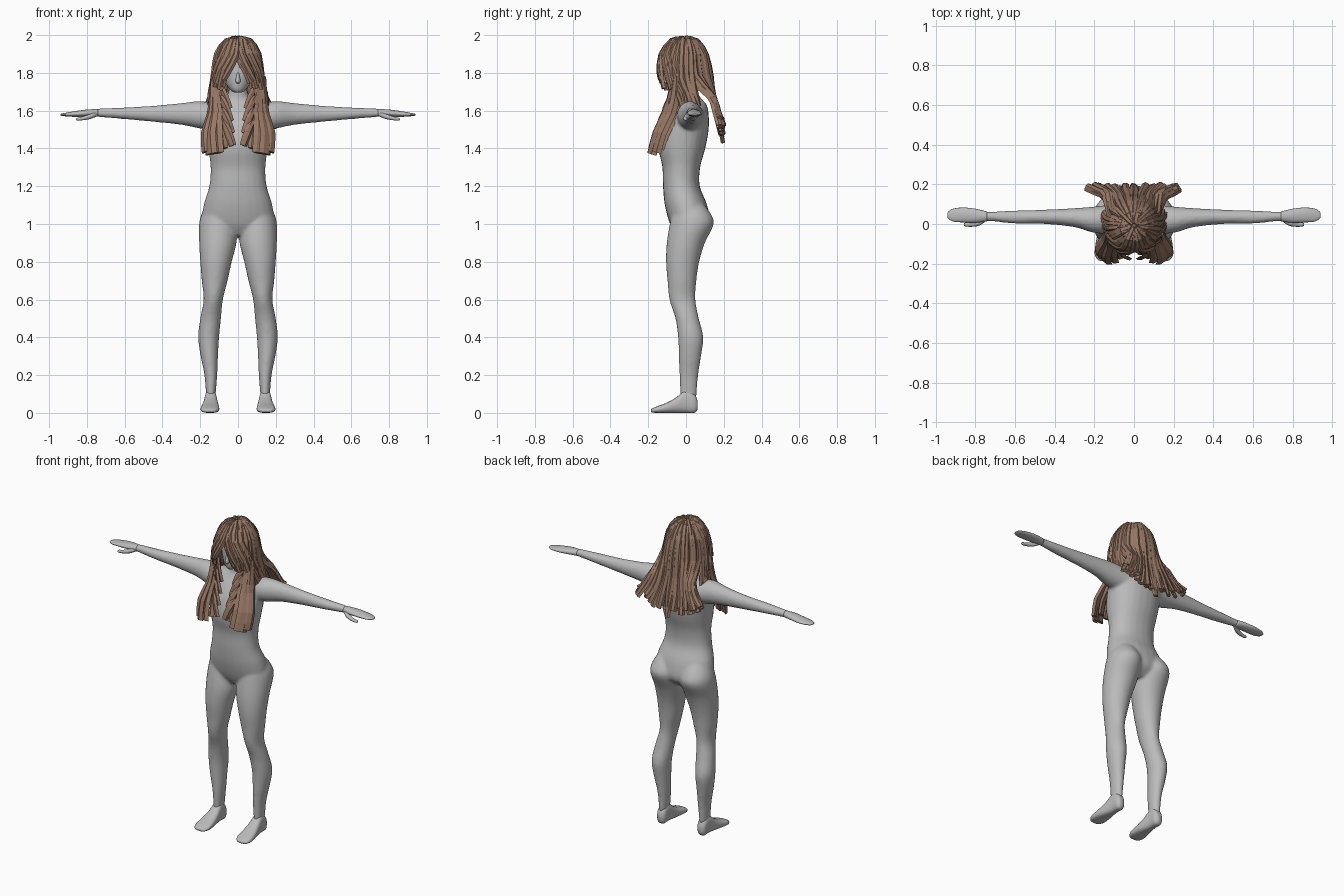
import bpy, bmesh, math, random
from mathutils import Vector

if "Cube" in bpy.data.objects:
    bpy.data.objects.remove(bpy.data.objects["Cube"])

random.seed(4)


def material(name, rgb):
    m = bpy.data.materials.new(name)
    m.diffuse_color = (*rgb, 1)
    m.use_nodes = True
    m.node_tree.nodes["Principled BSDF"].inputs["Base Color"].default_value = m.diffuse_color
    return m


GREY = material("body grey", (0.5, 0.5, 0.5))
BROWN = material("hair brown", (0.31, 0.185, 0.13))


def smooth_path(rows, steps):
    """Catmull-Rom interpolation through rows of numbers."""
    out = []
    for i in range(len(rows) - 1):
        a, b = rows[max(i - 1, 0)], rows[i]
        c, d = rows[i + 1], rows[min(i + 2, len(rows) - 1)]
        for s in range(steps):
            t = s / steps
            out.append([0.5 * (2 * q + (r - p) * t + (2 * p - 5 * q + 4 * r - u) * t * t
                               + (3 * q - p - 3 * r + u) * t ** 3)
                        for p, q, r, u in zip(a, b, c, d)])
    out.append(list(rows[-1]))
    return out


def skin(bm, rings):
    """Join rings of points into a closed tube."""
    vs = [[bm.verts.new(p) for p in ring] for ring in rings]
    n = len(vs[0])
    faces = [bm.faces.new((r[k], r[(k + 1) % n], s[(k + 1) % n], s[k]))
             for r, s in zip(vs, vs[1:]) for k in range(n)]
    faces += [bm.faces.new(vs[0]), bm.faces.new(vs[-1])]
    bmesh.ops.recalc_face_normals(bm, faces=faces)


def loft(bm, axis, rows, side=1, n=24, power=1.0):
    """Rows are (position on axis, min a, max a, min b, max b)."""
    rings = []
    for t, a0, a1, b0, b1 in smooth_path(rows, 4):
        ring = []
        for k in range(n):
            w = 2 * math.pi * k / n
            ca, sa = math.cos(w), math.sin(w)
            a = (a0 + a1) / 2 + (a1 - a0) / 2 * math.copysign(abs(ca) ** power, ca)
            b = (b0 + b1) / 2 + (b1 - b0) / 2 * math.copysign(abs(sa) ** power, sa)
            x, y, z = {"x": (t, a, b), "y": (a, t, b), "z": (a, b, t)}[axis]
            ring.append((x * side, y, z))
        rings.append(ring)
    skin(bm, rings)


def finish(bm, name, mat, smooth=True):
    me = bpy.data.meshes.new(name)
    for f in bm.faces:
        f.smooth = smooth
    bm.to_mesh(me)
    bm.free()
    me.materials.append(mat)
    ob = bpy.data.objects.new(name, me)
    bpy.context.collection.objects.link(ob)
    return ob


# Body: torso, legs and arms fused into one skin
TORSO = [(0.94, -.09, .09, -.05, .07), (1.0, -.185, .185, -.085, .125), (1.1, -.182, .182, -.112, .112),
         (1.2, -.152, .152, -.122, .073), (1.3, -.145, .145, -.125, .075), (1.4, -.158, .158, -.145, .102),
         (1.5, -.168, .168, -.13, .12), (1.58, -.17, .17, -.09, .12), (1.63, -.13, .13, -.055, .11),
         (1.66, -.075, .075, -.04, .085), (1.7, -.05, .05, -.04, .06), (1.78, -.045, .045, -.04, .055)]
LEG = [(0.08, .12, .168, -.03, .055), (0.2, .11, .178, -.035, .065), (0.3, .106, .198, -.038, .08),
       (0.4, .1, .211, -.042, .092), (0.5, .09, .2, -.056, .068), (0.6, .08, .182, -.088, .05),
       (0.7, .055, .192, -.098, .055), (0.8, .033, .2, -.106, .07), (0.9, .008, .206, -.102, .1),
       (1.0, .006, .206, -.086, .147), (1.06, .02, .19, -.07, .128), (1.12, .05, .15, -.03, .08)]
ARM = [(.1, -.05, .1, 1.49, 1.635), (.2, -.045, .088, 1.505, 1.65), (.3, -.016, .08, 1.525, 1.64),
       (.45, .0, .072, 1.541, 1.626), (.6, .002, .068, 1.555, 1.617), (.72, .014, .062, 1.565, 1.612),
       (.77, .014, .064, 1.568, 1.608)]
bm = bmesh.new()
loft(bm, "z", TORSO, power=0.92)
for s in (1, -1):
    loft(bm, "z", LEG, s)
    loft(bm, "x", ARM, s)
body = finish(bm, "body", GREY)
rm = body.modifiers.new("fuse", "REMESH")
rm.mode = "VOXEL"
rm.voxel_size = 0.009
rm.use_smooth_shade = True
sm = body.modifiers.new("soften", "SMOOTH")
sm.factor, sm.iterations = 0.5, 6

# Hands with thumbs, and feet
HAND = [(.74, .014, .063, 1.568, 1.609), (.8, .006, .077, 1.568, 1.606), (.86, .008, .083, 1.567, 1.598),
        (.91, .012, .078, 1.57, 1.589), (.935, .026, .064, 1.573, 1.584), (.94, .035, .055, 1.576, 1.581)]
THUMB = [(.745, .015, .045, 1.57, 1.595), (.78, -.008, .022, 1.556, 1.584), (.82, -.014, .01, 1.549, 1.57),
         (.85, -.012, .007, 1.547, 1.563), (.858, -.006, .002, 1.551, 1.558)]
FOOT = [(.062, .13, .16, .02, .06), (.045, .115, .173, .0, .1), (0, .113, .176, .0, .122),
        (-.05, .106, .184, .0, .083), (-.1, .1, .194, .0, .055), (-.15, .1, .198, .0, .036),
        (-.178, .115, .185, .002, .024), (-.186, .13, .17, .006, .018)]
for s, tag in ((1, "left"), (-1, "right")):
    bm = bmesh.new()
    loft(bm, "x", HAND, s, 16)
    loft(bm, "x", THUMB, s, 10)
    finish(bm, tag + "_hand", GREY)
    bm = bmesh.new()
    loft(bm, "y", FOOT, s, 20, 0.75)
    finish(bm, tag + "_foot", GREY)

# Head
bm = bmesh.new()
loft(bm, "z", [(1.695, -.015, .015, -.085, -.05), (1.71, -.04, .04, -.1, .0), (1.75, -.067, .067, -.108, .05),
               (1.82, -.082, .082, -.11, .075), (1.89, -.08, .08, -.1, .075), (1.94, -.05, .05, -.06, .04),
               (1.955, -.01, .01, -.02, .0)])
loft(bm, "z", [(1.745, -.008, .008, -.117, -.1), (1.757, -.013, .013, -.126, -.09),
               (1.8, -.007, .007, -.113, -.09)], n=8)  # nose
finish(bm, "head", GREY)

# Hair base covering the skull
bm = bmesh.new()
bmesh.ops.create_uvsphere(bm, u_segments=14, v_segments=9, radius=1)
for v in bm.verts:
    v.co = Vector((v.co.x * .11, .022 + v.co.y * .105, 1.845 + v.co.z * .13))
finish(bm, "hair_base", BROWN, False)

LENS = [(-1, 0), (-.4, 1), (.5, .8), (1, 0), (0, -.7)]


def strand(bm, pts, width, thick, end=0.85):
    """Faceted lock of hair along a path, flat side facing out."""
    path = [Vector(p) for p in smooth_path(pts, 2)]
    rings = []
    for i, p in enumerate(path):
        tan = (path[min(i + 1, len(path) - 1)] - path[max(i - 1, 0)]).normalized()
        out = Vector((p.x, p.y, 0.35 * max(0, p.z - 1.85) * 6)) + Vector((0, 0, 1e-3))
        across = tan.cross(out).normalized()
        nor = across.cross(tan).normalized()
        f = i / (len(path) - 1)
        w = width * (0.55 + 0.45 * min(1, f * 3)) * (1 if f < .7 else 1 + (end - 1) * (f - .7) / .3)
        rings.append([p + across * (a * w) + nor * (b * thick) for a, b in LENS])
    skin(bm, rings)


def jit(r):
    return random.uniform(-r, r)


# Layered locks from the crown: fringe, sides, back
bm = bmesh.new()
for layer in range(2):
    for k in range(36):
        a = math.radians(-175 + 10 * k + 4 * layer + jit(3))
        s, deg = math.copysign(1, a), abs(math.degrees(a))
        swell = 1 - 0.07 * layer + jit(.03)

        def at(ang, rx, ry, z):
            return (math.sin(ang) * rx * swell, -.01 - math.cos(ang) * ry * swell, z + jit(.008))

        pts = [at(a, .012, .012, 1.978 - .01 * layer), at(a, .065, .07, 1.965), at(a, .112, .12, 1.895)]
        if deg < 50:      # fringe swept off the parting
            b = a + s * math.radians(20)
            pts += [at(b, .128, .142, 1.81), at(b + s * .15, .138, .142, 1.735 + jit(.025))]
        elif deg < 108:   # side locks down to the shoulders
            pts += [at(a, .13, .14, 1.78), (s * .143 * swell, pts[2][1] * .8 + .025, 1.69),
                    (s * (.15 + jit(.015)), pts[2][1] * .8 + .045, 1.6 + jit(.03))]
        else:             # back locks flaring over the shoulders
            x = math.sin(a)
            pts += [at(a, .135, .145, 1.78), (x * .155, .145 * swell, 1.67),
                    (x * .195, .17 * swell, 1.56 + .04 * abs(x)),
                    (x * .25 + jit(.015), .195 * swell, 1.44 + .11 * abs(x) + jit(.025))]
        strand(bm, pts, random.uniform(.018, .026), .013)
finish(bm, "hair_crown_locks", BROWN, False)

# Broad front locks over the chest, mirrored
for s, tag in ((1, "left"), (-1, "right")):
    bm = bmesh.new()
    for x, y, z, w in ((.075, -.16, 1.4, .026), (.105, -.178, 1.375, .036),
                       (.14, -.18, 1.37, .04), (.17, -.155, 1.38, .032), (.125, -.145, 1.4, .045)):
        top = .075 + x * .35
        pts = [(s * (top - .005), -.05, 1.78), (s * top, -.06, 1.68),
               (s * (top * .6 + x * .38), y * .6 + .01, 1.58), (s * (x + .006), y * .8 - .005, 1.48), (s * x, y, z)]
        strand(bm, pts, w, .018, 1.0)
    # Short ragged wisps along the inner edge
    for j in range(4):
        z = 1.66 - .065 * j
        x, y = .065 - .006 * j, -.085 - .025 * j
        strand(bm, [(s * (x + .03), y + .03, z + .08), (s * (x + .005), y, z + .02),
                    (s * (x - .02), y - .012, z - .05)], .022, .011)
    finish(bm, tag + "_front_locks", BROWN, False)
